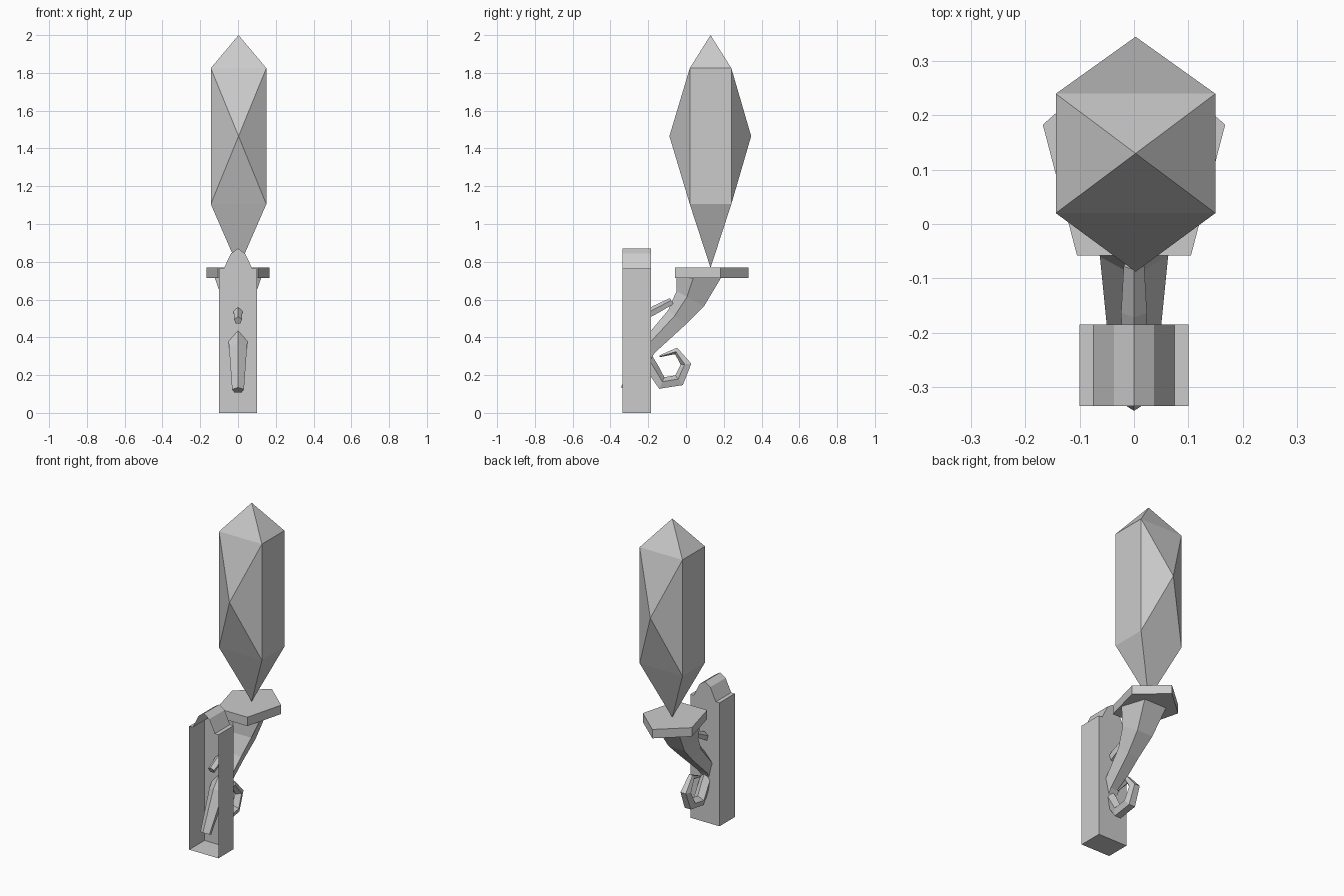
import bpy, bmesh, math
from mathutils import Vector

cube = bpy.data.objects.get("Cube")
if cube:
    bpy.data.objects.remove(cube, do_unlink=True)

grey = bpy.data.materials.new("pale grey")
grey.use_nodes = True
tone = (0.6, 0.6, 0.6, 1)
grey.diffuse_color = tone
grey.node_tree.nodes["Principled BSDF"].inputs["Base Color"].default_value = tone


def finish(name, bm, fix_normals=True):
    if fix_normals:
        bmesh.ops.recalc_face_normals(bm, faces=bm.faces)
    mesh = bpy.data.meshes.new(name)
    bm.to_mesh(mesh)
    bm.free()
    mesh.materials.append(grey)
    ob = bpy.data.objects.new(name, mesh)
    bpy.context.collection.objects.link(ob)
    return ob


def extrude_outline(name, points, depth, open_start=False):
    """Extrude one flat outline; the starting face may be left open."""
    bm = bmesh.new()
    base = bm.faces.new([bm.verts.new(p) for p in points])
    out = bmesh.ops.extrude_face_region(bm, geom=[base], use_keep_orig=True)
    moved = [v for v in out["geom"] if isinstance(v, bmesh.types.BMVert)]
    bmesh.ops.translate(bm, verts=moved, vec=depth)
    bmesh.ops.recalc_face_normals(bm, faces=bm.faces)
    if open_start:
        bmesh.ops.delete(bm, geom=[base], context="FACES_ONLY")
    return finish(name, bm, not open_start)


def tapered_tube(name, path, sides=5, end_tangent=None):
    """Faceted tube in the x = 0 plane; path holds (y, z, radius)."""
    bm = bmesh.new()
    pts = [Vector((0, y, z)) for y, z, r in path]
    rings = []
    for i, (p, (y, z, r)) in enumerate(zip(pts, path)):
        t = (pts[min(i + 1, len(pts) - 1)] - pts[max(i - 1, 0)]).normalized()
        if end_tangent and i == len(pts) - 1:
            t = Vector(end_tangent)
        side = Vector((1, 0, 0))
        up = side.cross(t)
        if i == 0:
            flip = -1 if up.z < 0 else 1
        angles = [math.tau * k / sides for k in range(sides)]
        rings.append([bm.verts.new(p + r * (math.sin(a) * side + math.cos(a) * up * flip))
                      for a in angles])
    for a, b in zip(rings, rings[1:]):
        for k in range(sides):
            n = (k + 1) % sides
            bm.faces.new((a[k], a[n], b[n], b[k]))
    bm.faces.new(rings[0])
    bm.faces.new(rings[-1])
    return finish(name, bm)


# Wall bracket: a hollow shell, open at the front, with a stepped crest
half = [(0.1, 0), (0.1, 0.765), (0.075, 0.765), (0.037, 0.845)]
outline = half + [(0, 0.87)] + [(-x, z) for x, z in reversed(half)]
extrude_outline("wall_bracket", [(x, -0.335, z) for x, z in outline], (0, 0.15, 0), True)

# Five-sided holder plate
plate = [(0, 0.33), (0.168, 0.183), (0.105, -0.058), (-0.105, -0.058), (-0.168, 0.183)]
extrude_outline("holder_plate", [(x, y, 0.715) for x, y in plate], (0, 0, 0.055))

# Curved arm, side shoot and curl
tapered_tube("support_arm", [(-0.315, 0.12, 0.033), (-0.2, 0.34, 0.05), (-0.045, 0.5, 0.066),
                             (0.03, 0.6, 0.092), (0.085, 0.73, 0.135)], end_tangent=(0, 0, 1))
tapered_tube("small_shoot", [(-0.26, 0.49, 0.022), (-0.16, 0.545, 0.025), (-0.075, 0.59, 0.02)])
tapered_tube("curl", [(-0.22, 0.3, 0.036), (-0.18, 0.235, 0.036), (-0.13, 0.155, 0.037),
                      (-0.035, 0.17, 0.036), (0.003, 0.258, 0.031),
                      (-0.052, 0.33, 0.02), (-0.14, 0.3, 0.005)])

# Faceted crystal: the convex skin of its corner points
bm = bmesh.new()
cx, cy = 0.003, 0.13
corners = [(0, 0, 2.0), (0, 0, 0.768), (0, -0.218, 1.465), (0, 0.215, 1.465)]
corners += [(sx * 0.147, sy * 0.11, z) for sx in (-1, 1) for sy in (-1, 1) for z in (1.105, 1.825)]
for x, y, z in corners:
    bm.verts.new((cx + x, cy + y, z))
bmesh.ops.convex_hull(bm, input=bm.verts)
bmesh.ops.dissolve_limit(bm, angle_limit=0.01, verts=bm.verts, edges=bm.edges)
finish("crystal", bm)
